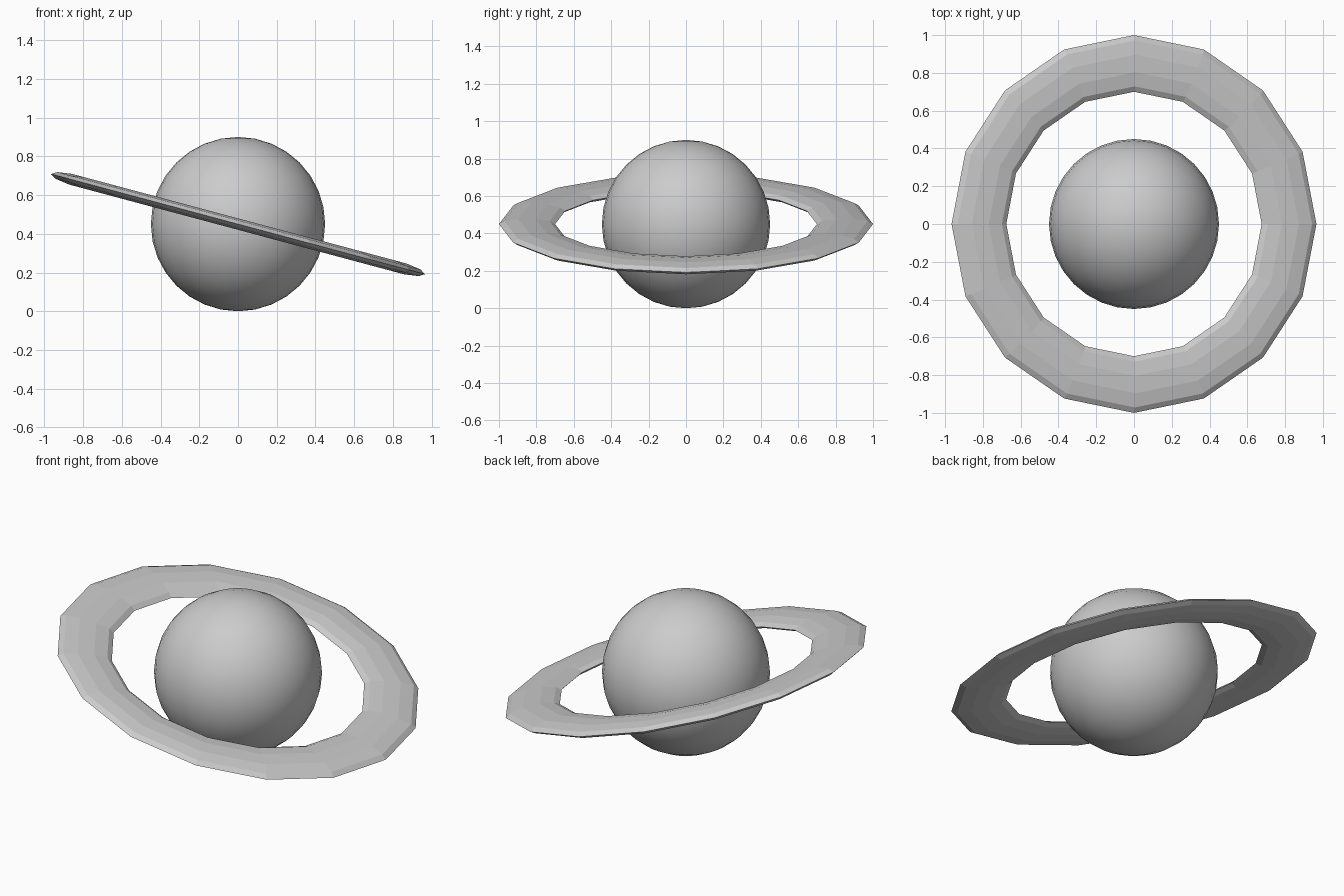
import bpy
import math

if "Cube" in bpy.data.objects:
    bpy.data.objects.remove(bpy.data.objects["Cube"])

CENTRE = (0, 0, 0.45)

# Smooth round globe
bpy.ops.mesh.primitive_uv_sphere_add(segments=32, ring_count=16, radius=0.45, location=CENTRE)
globe = bpy.context.object
globe.name = "planet_globe"
bpy.ops.object.shade_smooth()

# Flattened, faceted ring tilted down towards +x
bpy.ops.mesh.primitive_torus_add(
    major_segments=16, minor_segments=10,
    major_radius=0.85, minor_radius=0.15,
    location=CENTRE, rotation=(0, math.radians(15), 0))
ring = bpy.context.object
ring.name = "planet_ring"
ring.scale.z = 0.2
bpy.ops.object.shade_flat()
